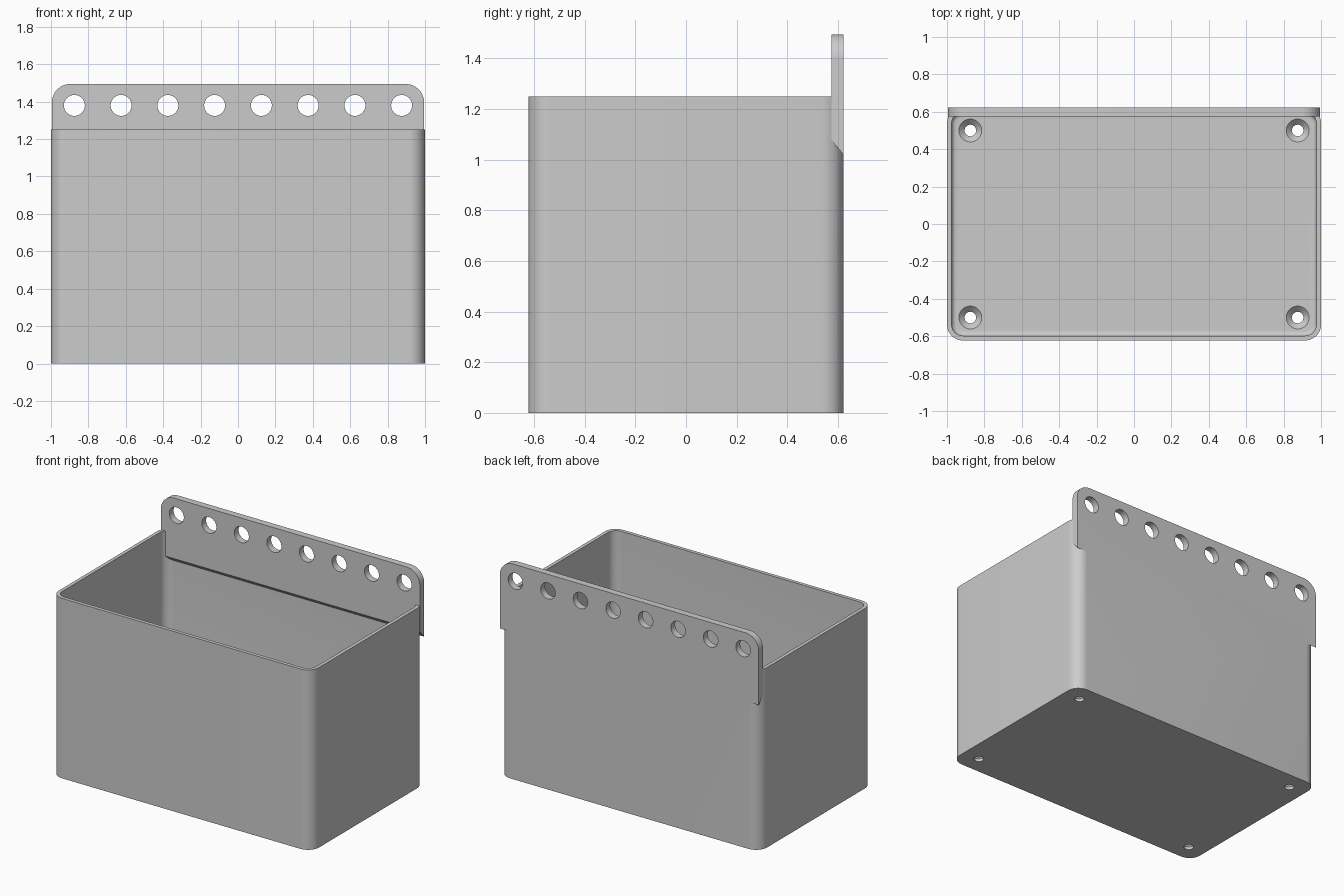
import bpy, bmesh
from math import sin, cos, pi, radians

cube = bpy.data.objects.get("Cube")
if cube:
    bpy.data.objects.remove(cube)

W, D, H = 1.0, 0.6225, 1.25          # half width, half depth, height
WALL, FLOOR, R = 0.025, 0.05, 0.085

grey = bpy.data.materials.new("light grey plastic")
grey.use_nodes = True
colour = (0.6, 0.6, 0.6, 1)
grey.diffuse_color = colour
grey.node_tree.nodes["Principled BSDF"].inputs["Base Color"].default_value = colour


def loft(name, rings):
    """Skin a stack of matching rings and cap both ends."""
    bm = bmesh.new()
    loops = [[bm.verts.new(p) for p in ring] for ring in rings]
    n = len(loops[0])
    for a, b in zip(loops, loops[1:]):
        for i in range(n):
            j = (i + 1) % n
            bm.faces.new((a[i], a[j], b[j], b[i]))
    bm.faces.new(loops[0][::-1])
    bm.faces.new(loops[-1])
    bmesh.ops.recalc_face_normals(bm, faces=bm.faces)
    mesh = bpy.data.meshes.new(name)
    bm.to_mesh(mesh)
    bm.free()
    mesh.materials.append(grey)
    obj = bpy.data.objects.new(name, mesh)
    bpy.context.collection.objects.link(obj)
    return obj


def rounded(inset, z, steps=12):
    """Rounded rectangle, inset from the outer footprint."""
    r = R - inset
    pts = []
    for k, (sx, sy) in enumerate([(1, 1), (-1, 1), (-1, -1), (1, -1)]):
        for s in range(steps + 1):
            a = (k + s / steps) * pi / 2
            pts.append((sx * (W - R) + r * cos(a), sy * (D - R) + r * sin(a), z))
    return pts


def circle(x, y, z, r, upright=False, n=40):
    ang = [2 * pi * i / n for i in range(n)]
    if upright:
        return [(x + r * cos(a), y, z + r * sin(a)) for a in ang]
    return [(x + r * cos(a), y + r * sin(a), z) for a in ang]


def combine(obj, other, operation):
    mod = obj.modifiers.new(operation.lower(), 'BOOLEAN')
    mod.operation, mod.solver, mod.object = operation, 'EXACT', other
    bpy.context.view_layer.objects.active = obj
    bpy.ops.object.modifier_apply(modifier=mod.name)
    bpy.data.objects.remove(other)


# Open box: up the outside, over the rim, down the inside and round into the floor
rings = [rounded(0, 0), rounded(0, H), rounded(WALL, H)]
for i in range(7):
    a = i / 6 * pi / 2
    rings.append(rounded(WALL + WALL * (1 - cos(a)), FLOOR + WALL * (1 - sin(a))))
box = loft("storage_box", rings)


# Hanging plate: rounded top corners, sloped underside
def plate_ring(y, bottom, half=0.995, top=1.495, r=0.1, steps=12):
    pts = [(-half, y, bottom), (half, y, bottom)]
    for k, sx in enumerate((1, -1)):
        for s in range(steps + 1):
            a = (k + s / steps) * pi / 2
            pts.append((sx * (half - r) + r * cos(a), y, top - r + r * sin(a)))
    return pts


plate = loft("hanging_plate", [plate_ring(0.575, 1.075), plate_ring(D, 1.02)])
combine(box, plate, 'UNION')

# Row of hanging holes
for i in range(8):
    x = -0.875 + 0.25 * i
    hole = loft("hole_cutter", [circle(x, y, 1.38, 0.056, True) for y in (0.5, 0.7)])
    combine(box, hole, 'DIFFERENCE')

# Countersunk screw holes in the floor corners
for x in (-0.875, 0.875):
    for y in (-0.5, 0.5):
        levels = [(-0.05, 0.031), (0.02, 0.031), (FLOOR, 0.061), (0.1, 0.061)]
        screw = loft("screw_cutter", [circle(x, y, z, r) for z, r in levels])
        combine(box, screw, 'DIFFERENCE')

bpy.ops.object.select_all(action='DESELECT')
box.select_set(True)
bpy.context.view_layer.objects.active = box
bpy.ops.object.shade_smooth_by_angle(angle=radians(30))
